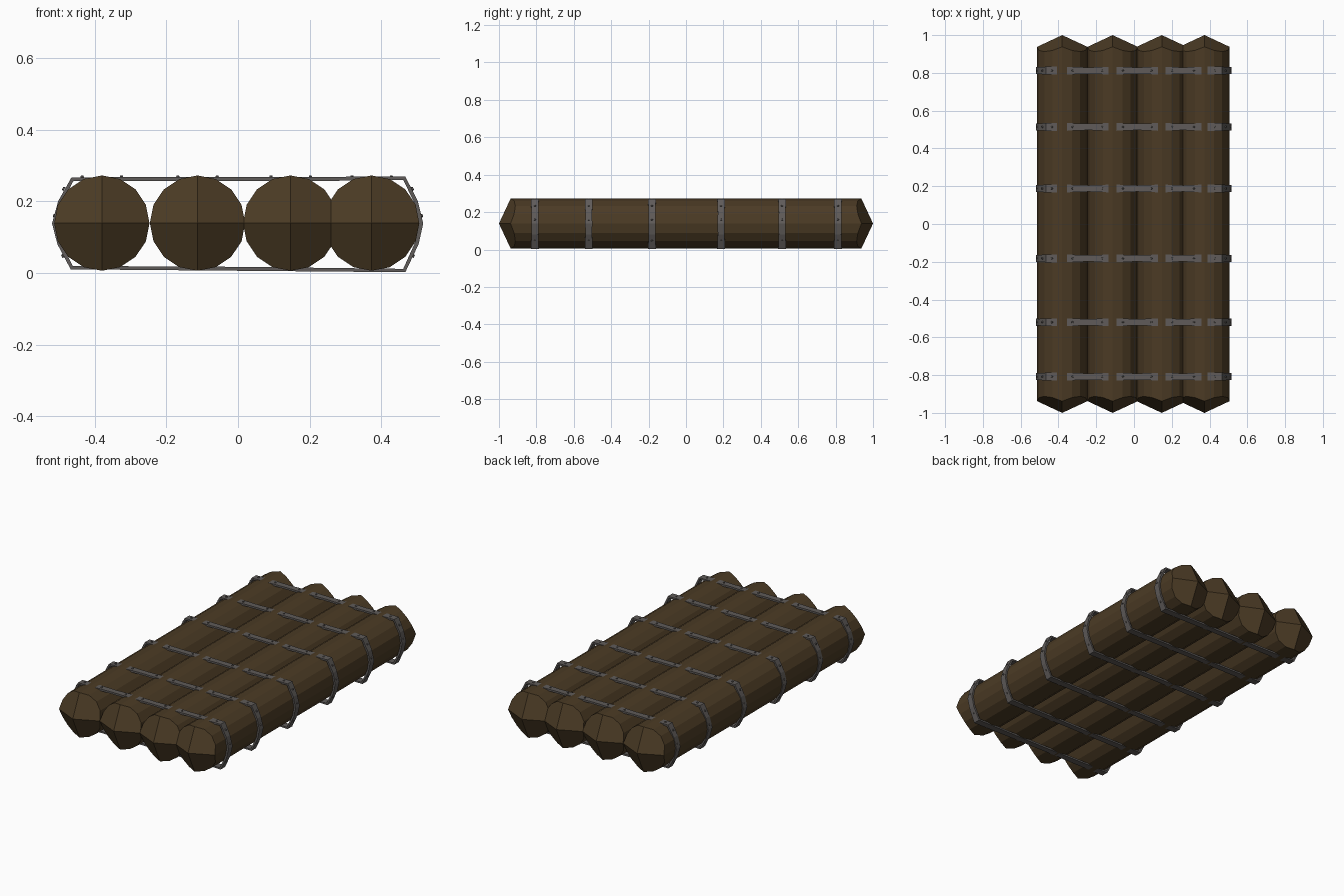
import bpy, bmesh
from math import cos, sin, tau
from mathutils import Vector

if "Cube" in bpy.data.objects:
    bpy.data.objects.remove(bpy.data.objects["Cube"])


def material(name, rgb):
    m = bpy.data.materials.new(name)
    m.diffuse_color = (*rgb, 1)
    m.use_nodes = True
    m.node_tree.nodes["Principled BSDF"].inputs["Base Color"].default_value = m.diffuse_color
    return m


WOOD = material("dark_wood", (0.07, 0.043, 0.018))
IRON = material("dark_iron", (0.115, 0.105, 0.10))


def finish(bm, name, mat):
    bmesh.ops.recalc_face_normals(bm, faces=bm.faces)
    mesh = bpy.data.meshes.new(name)
    bm.to_mesh(mesh)
    bm.free()
    mesh.materials.append(mat)
    ob = bpy.data.objects.new(name, mesh)
    bpy.context.collection.objects.link(ob)
    return ob


# Log: 16-sided bar with four-faced pyramid ends
def log(name, x, z=0.139, r=0.133, sides=16):
    bm = bmesh.new()
    rings = []
    for s in (-1, 1):
        ring = []
        for i in range(sides):
            c, d = cos(tau * i / sides), sin(tau * i / sides)
            y = 1 - 0.062 * (abs(c) + abs(d))
            ring.append(bm.verts.new((x + r * c, s * y, z + r * d)))
        tip = bm.verts.new((x, s, z))
        for i in range(sides):
            bm.faces.new((ring[i], ring[(i + 1) % sides], tip))
        rings.append(ring)
    a, b = rings
    for i in range(sides):
        j = (i + 1) % sides
        bm.faces.new((a[i], a[j], b[j], b[i]))
    return finish(bm, name, WOOD)


LOG_X = (-0.38, -0.113, 0.147, 0.373)
for k, x in enumerate(LOG_X):
    log(f"log_{k + 1}", x)

# Strap outline (x, z, half width): wide over the logs, narrower between
PATH = [(-0.465, 0.266, 0.021), (-0.375, 0.267, 0.021), (-0.24, 0.267, 0.017),
        (-0.113, 0.268, 0.021), (0.017, 0.268, 0.017), (0.147, 0.268, 0.021),
        (0.26, 0.268, 0.017), (0.373, 0.269, 0.021), (0.467, 0.269, 0.021),
        (0.502, 0.20, 0.018), (0.517, 0.138, 0.019), (0.504, 0.08, 0.018),
        (0.467, 0.002, 0.021), (0.0, 0.006, 0.017), (-0.467, 0.010, 0.021),
        (-0.504, 0.08, 0.018), (-0.519, 0.138, 0.019), (-0.502, 0.20, 0.018)]
THICK = 0.011


def inward(p, q):
    d = (q - p).normalized()
    return Vector((d.y, -d.x))


def strap(name, y):
    bm = bmesh.new()
    n = len(PATH)
    pts = [Vector(p[:2]) for p in PATH]
    loops = []
    for i, p in enumerate(pts):
        m = inward(pts[i - 1], p) + inward(p, pts[(i + 1) % n])
        q = p + m.normalized() * THICK
        w = PATH[i][2]
        loops.append([bm.verts.new((v.x, y + s * w, v.y))
                      for v, s in ((p, -1), (p, 1), (q, 1), (q, -1))])
    for i in range(n):
        a, b = loops[i], loops[(i + 1) % n]
        for k in range(4):
            j = (k + 1) % 4
            bm.faces.new((a[k], a[j], b[j], b[k]))
    return finish(bm, name, IRON)


# Small rivet heads on the top bands and side bands
def rivets(name, y):
    bm = bmesh.new()
    spots = [(Vector((x + dx, y, 0.269)), Vector((0, 0, 1)))
             for x in LOG_X for dx in (-0.055, 0.055)]
    for s in (-1, 1):
        spots += [(Vector((s * 0.487, y, 0.235)), Vector((s, 0, 0.5))),
                  (Vector((s * 0.513, y, 0.16)), Vector((s, 0, 0.25))),
                  (Vector((s * 0.489, y, 0.047)), Vector((s, 0, -0.5)))]
    for pos, axis in spots:
        mat = axis.to_track_quat('Z', 'Y').to_matrix().to_4x4()
        mat.translation = pos
        bmesh.ops.create_cone(bm, cap_ends=True, segments=6, radius1=0.006,
                              radius2=0.004, depth=0.006, matrix=mat)
    return finish(bm, name, IRON)


for k, y in enumerate((-0.808, -0.52, -0.182, 0.188, 0.514, 0.812)):
    strap(f"strap_{k + 1}", y)
    rivets(f"strap_rivets_{k + 1}", y)
